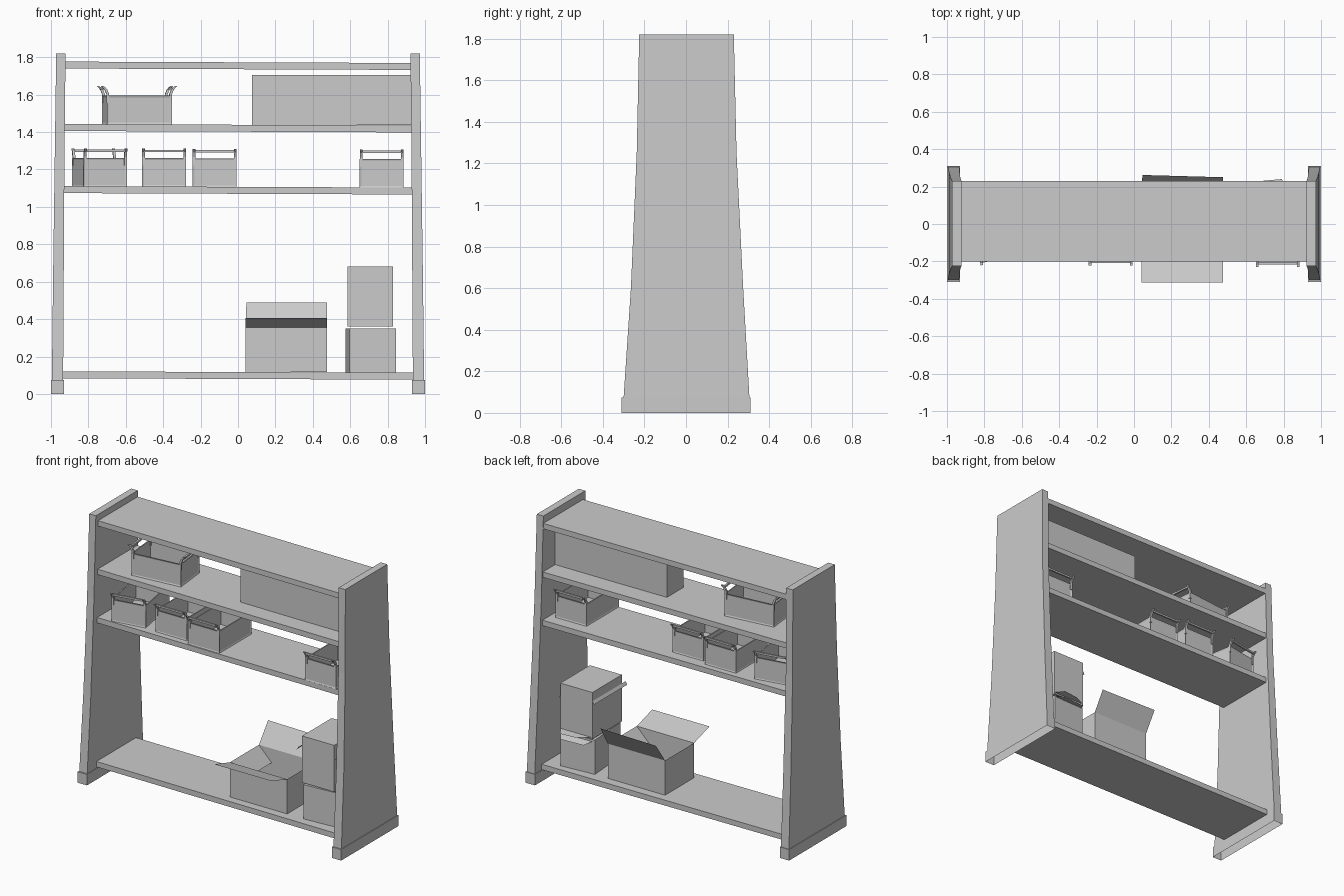
import bpy, bmesh
from math import radians
from mathutils import Matrix, Vector

if "Cube" in bpy.data.objects:
    bpy.data.objects.remove(bpy.data.objects["Cube"])


def finish(name, bm, loc=(0, 0, 0), rot=0.0):
    bmesh.ops.recalc_face_normals(bm, faces=bm.faces)
    me = bpy.data.meshes.new(name)
    bm.to_mesh(me)
    bm.free()
    ob = bpy.data.objects.new(name, me)
    ob.location = loc
    ob.rotation_euler.z = radians(rot)
    bpy.context.collection.objects.link(ob)
    return ob


def add_box(bm, lo, hi):
    lo, hi = Vector(lo), Vector(hi)
    m = Matrix.Translation((lo + hi) / 2) @ Matrix.Diagonal((*(hi - lo), 1))
    verts = bmesh.ops.create_cube(bm, size=1, matrix=m)['verts']
    return list({f for v in verts for f in v.link_faces})


def add_quad(bm, *pts):
    return bm.faces.new([bm.verts.new(p) for p in pts])


def add_ribbon(bm, path, half, x):
    """Square bar swept along a y-z path at a given x."""
    rings = []
    for y, z in path:
        rings.append([bm.verts.new((x + a * half, y + b * half, z))
                      for a, b in ((-1, -1), (1, -1), (1, 1), (-1, 1))])
    for r, s in zip(rings, rings[1:]):
        for i in range(4):
            bm.faces.new((r[i], r[(i + 1) % 4], s[(i + 1) % 4], s[i]))
    bm.faces.new(rings[0])
    bm.faces.new(rings[-1])


def open_top(bm, faces):
    """Replace the top of a box by a rim and a hollow inside."""
    top = max(faces, key=lambda f: f.calc_center_median().z)
    return top


# Tapered side panels and hollow feet; rows are z, inner x, outer x, y0, y1
ROWS = [(0.075, 0.935, 0.995, -0.30, 0.305), (0.60, 0.932, 0.989, -0.265, 0.275),
        (1.25, 0.928, 0.98, -0.237, 0.243), (1.82, 0.922, 0.972, -0.225, 0.23)]
for s, side in ((-1, "left"), (1, "right")):
    bm = bmesh.new()
    rings = [[bm.verts.new((s * x, y, z)) for x, y in ((a, c), (b, c), (b, d), (a, d))]
             for z, a, b, c, d in ROWS]
    for r, t in zip(rings, rings[1:]):
        for i in range(4):
            bm.faces.new((r[i], r[(i + 1) % 4], t[(i + 1) % 4], t[i]))
    bm.faces.new(rings[0])
    bm.faces.new(rings[-1])
    finish(side + "_side_panel", bm)

    bm = bmesh.new()
    xs = sorted((s * 0.93, s * 1.0))
    faces = add_box(bm, (xs[0], -0.31, 0), (xs[1], 0.31, 0.075))
    bottom = min(faces, key=lambda f: f.calc_center_median().z)
    bm.faces.remove(bottom)
    finish(side + "_foot", bm)

# Shelves, each dropping very slightly to the right
for name, z in (("bottom_shelf", 0.08), ("middle_shelf", 1.07),
                ("upper_shelf", 1.402), ("top_shelf", 1.736)):
    bm = bmesh.new()
    add_box(bm, (-0.945, -0.2, z), (0.945, 0.23, z + 0.037))
    for v in bm.verts:
        v.co.z -= 0.004 * v.co.x
    finish(name, bm)

# Long closed box on the upper shelf
bm = bmesh.new()
add_box(bm, (0.075, -0.08, 1.437), (0.925, 0.10, 1.705))
finish("long_box", bm)


def make_bin(name, x, y, z, rot, w=0.236, l=0.35, h=0.155):
    # Open tub with recessed panels on the walls
    bm = bmesh.new()
    faces = add_box(bm, (-w / 2, -l / 2, 0), (w / 2, l / 2, h))
    bm.normal_update()
    top = [f for f in faces if f.normal.z > 0.5]
    walls = [f for f in faces if abs(f.normal.z) < 0.5]
    bmesh.ops.inset_individual(bm, faces=walls, thickness=0.014, depth=-0.004)
    bmesh.ops.inset_individual(bm, faces=top, thickness=0.01)
    for v in top[0].verts:
        v.co.z = h
    hole = bmesh.ops.extrude_face_region(bm, geom=top)
    bmesh.ops.translate(bm, vec=(0, 0, -h + 0.01),
                        verts=[g for g in hole['geom'] if isinstance(g, bmesh.types.BMVert)])
    bmesh.ops.delete(bm, geom=[f for f in top if f.is_valid], context='FACES')
    finish(name, bm, (x, y, z), rot)
    # Outward curving arms with a cross bar at both ends
    bm = bmesh.new()
    for e in (-1, 1):
        path = [(e * (l / 2 - 0.006), h - 0.04), (e * (l / 2 - 0.006), h + 0.008),
                (e * (l / 2 + 0.004), h + 0.032), (e * (l / 2 + 0.022), h + 0.05)]
        for a in (-1, 1):
            add_ribbon(bm, path, 0.007, a * (w / 2 - 0.008))
        yc = e * (l / 2 + 0.01)
        add_box(bm, (-w / 2 + 0.01, yc - 0.006, h + 0.032),
                (w / 2 - 0.01, yc + 0.006, h + 0.044))
    finish(name + "_handles", bm, (x, y, z), rot)


for i, spec in enumerate([(-0.74, 0.00, 1.107, 10), (-0.395, 0.015, 1.106, 0),
                          (-0.125, -0.018, 1.105, 0), (0.768, -0.025, 1.102, 0),
                          (-0.54, -0.015, 1.44, 96)]):
    make_bin("storage_bin_%d" % (i + 1), *spec)

# Open carton with spread flaps
X0, X1, Y0, Y1, ZB, ZT = 0.04, 0.475, -0.145, 0.17, 0.117, 0.355
bm = bmesh.new()
faces = add_box(bm, (X0, Y0, ZB), (X1, Y1, ZT))
bm.faces.remove(max(faces, key=lambda f: f.calc_center_median().z))
finish("open_carton", bm)
bm = bmesh.new()
add_quad(bm, (X0, Y0, ZT), (X1, Y0, ZT), (X1, -0.312, 0.405), (X0, -0.312, 0.405))
add_quad(bm, (X0, Y1, ZT), (X1, Y1, ZT), (X1, 0.25, 0.49), (X0 + 0.005, 0.262, 0.49))
add_quad(bm, (X0, Y0, ZT), (X0, Y1, ZT), (X0 + 0.10, Y1 - 0.005, 0.26), (X0 + 0.10, Y0 + 0.005, 0.26))
add_quad(bm, (X1, Y0, ZT), (X1, Y1, ZT), (X1 - 0.10, Y1 - 0.005, 0.26), (X1 - 0.10, Y0 + 0.005, 0.26))
finish("open_carton_flaps", bm)

# Two stacked cartons
bm = bmesh.new()
add_box(bm, (0.585, -0.14, 0.36), (0.828, 0.18, 0.68))
finish("upper_carton", bm)
bm = bmesh.new()
add_box(bm, (-0.124, -0.155, 0), (0.124, 0.155, 0.235))
finish("lower_carton", bm, (0.71, 0.02, 0.115), 4)

# Loose flaps of the stacked cartons
bm = bmesh.new()
add_quad(bm, (0.59, 0.18, 0.37), (0.825, 0.18, 0.37), (0.79, 0.24, 0.365), (0.68, 0.23, 0.365))
add_quad(bm, (0.59, 0.175, 0.34), (0.825, 0.18, 0.34), (0.79, 0.235, 0.325), (0.62, 0.225, 0.325))
add_quad(bm, (0.828, -0.14, 0.68), (0.828, 0.18, 0.68), (0.833, 0.18, 0.58), (0.833, -0.14, 0.58))
add_quad(bm, (0.585, -0.18, 0.62), (0.585, 0.18, 0.62), (0.572, 0.18, 0.60), (0.572, -0.18, 0.60))
finish("stacked_carton_flaps", bm)
